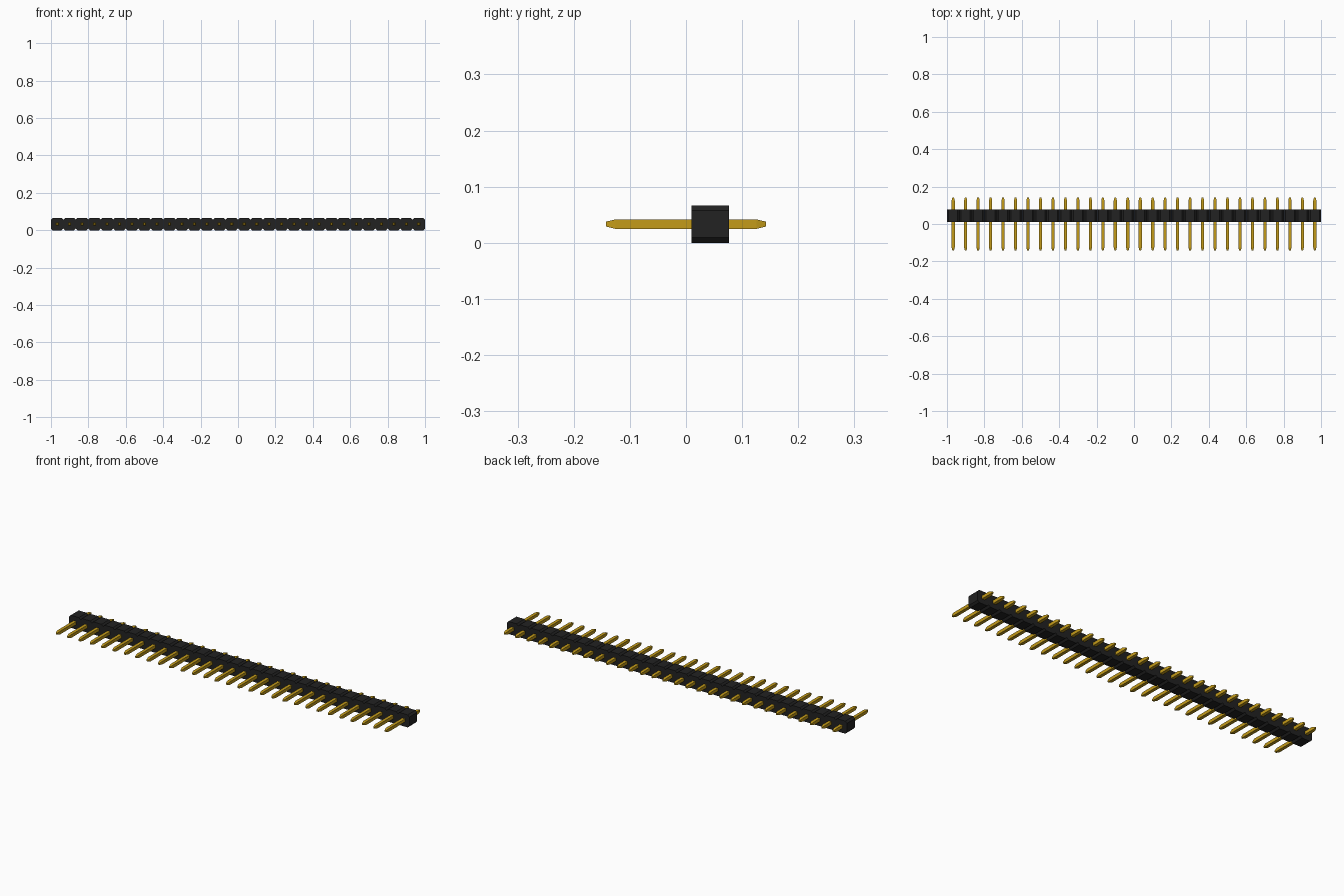
import bpy
import bmesh

if "Cube" in bpy.data.objects:
    bpy.data.objects.remove(bpy.data.objects["Cube"], do_unlink=True)

COUNT = 30
PITCH = 2 / COUNT
CHAMFER = 0.0095
MID_Z = PITCH / 2


def material(name, colour):
    mat = bpy.data.materials.new(name)
    mat.use_nodes = True
    mat.diffuse_color = (*colour, 1)
    mat.node_tree.nodes["Principled BSDF"].inputs["Base Color"].default_value = (*colour, 1)
    return mat


def add_object(name, bm, mat):
    bmesh.ops.recalc_face_normals(bm, faces=bm.faces)
    mesh = bpy.data.meshes.new(name)
    bm.to_mesh(mesh)
    bm.free()
    mesh.materials.append(mat)
    obj = bpy.data.objects.new(name, mesh)
    bpy.context.collection.objects.link(obj)
    return obj


black = material("black plastic", (0.016, 0.016, 0.016))
gold = material("gold metal", (0.55, 0.33, 0.01))

# Housing: notched outline of joined octagons, extruded front to back
top = []
for i in range(COUNT):
    left = -1 + i * PITCH
    top += [(left, PITCH - CHAMFER), (left + CHAMFER, PITCH),
            (left + PITCH - CHAMFER, PITCH)]
top.append((1, PITCH - CHAMFER))
bottom = [(x, PITCH - z) for x, z in reversed(top)]
bm = bmesh.new()
face = bm.faces.new([bm.verts.new((x, 0.01, z)) for x, z in top + bottom])
extruded = bmesh.ops.extrude_face_region(bm, geom=[face], use_keep_orig=True)
moved = [v for v in extruded["geom"] if isinstance(v, bmesh.types.BMVert)]
bmesh.ops.translate(bm, verts=moved, vec=(0, PITCH, 0))
add_object("housing", bm, black)

# Pins: square bar with tapered ends, repeated along the housing
bm = bmesh.new()
rings = []
for y, half in ((-0.143, 0.0042), (-0.126, 0.0084), (0.126, 0.0084), (0.143, 0.0042)):
    rings.append([bm.verts.new((sx * half, y, MID_Z + sz * half))
                  for sx, sz in ((-1, -1), (1, -1), (1, 1), (-1, 1))])
for a, b in zip(rings, rings[1:]):
    for k in range(4):
        n = (k + 1) % 4
        bm.faces.new((a[k], a[n], b[n], b[k]))
bm.faces.new(rings[0])
bm.faces.new(rings[-1])
pins = add_object("pins", bm, gold)
pins.location.x = -1 + PITCH / 2
array = pins.modifiers.new("row", "ARRAY")
array.count = COUNT
array.use_relative_offset = False
array.use_constant_offset = True
array.constant_offset_displace = (PITCH, 0, 0)
